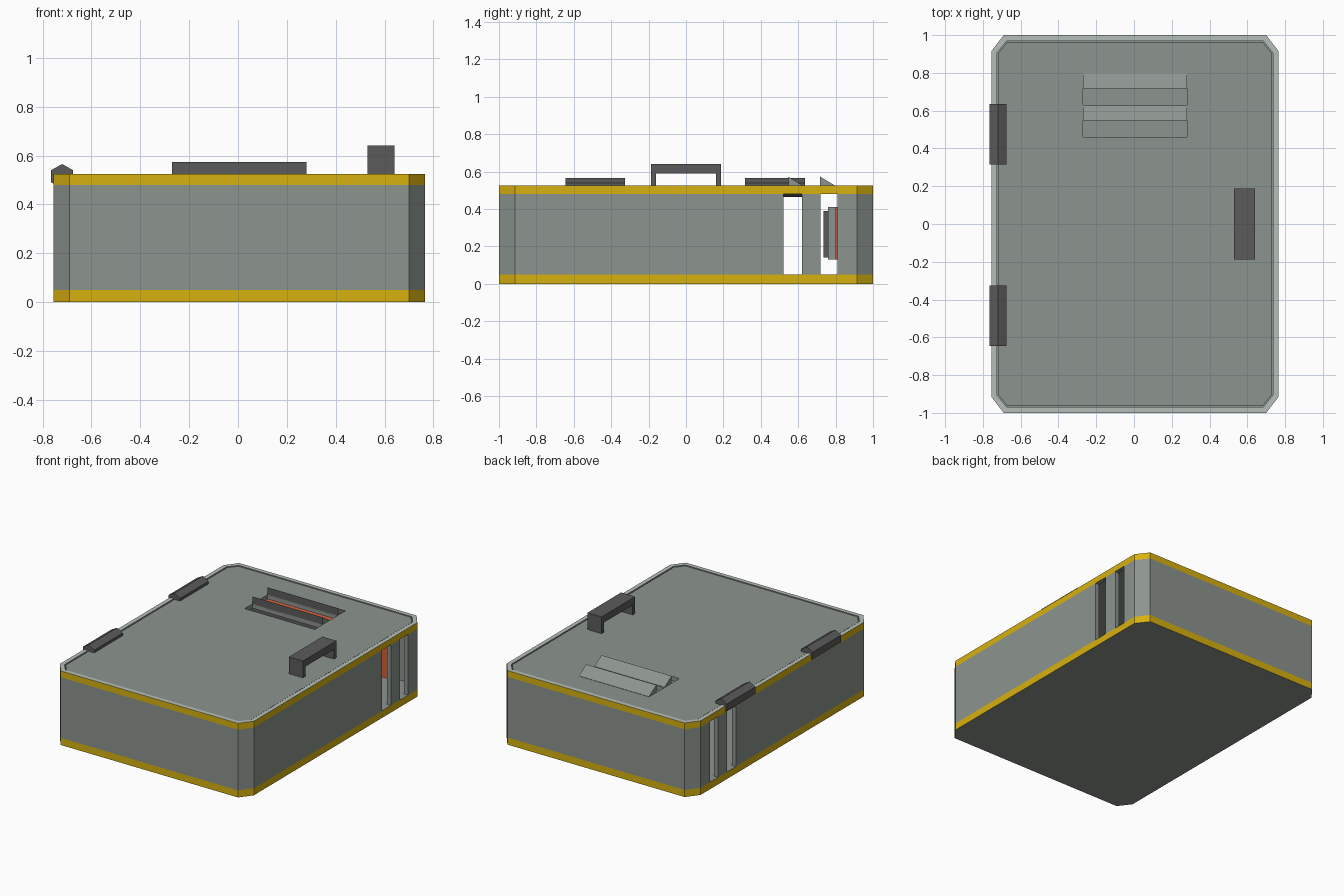
import bpy, bmesh
from mathutils import Vector

cube = bpy.data.objects.get("Cube")
if cube:
    bpy.data.objects.remove(cube, do_unlink=True)


def material(name, r, g, b):
    m = bpy.data.materials.new(name)
    m.use_nodes = True
    m.diffuse_color = (r, g, b, 1)
    m.node_tree.nodes["Principled BSDF"].inputs["Base Color"].default_value = (r, g, b, 1)
    return m


GREY = material("steel grey", 0.265, 0.295, 0.273)
YELLOW = material("trim yellow", 0.68, 0.44, 0.005)
DARK = material("dark grey", 0.105, 0.105, 0.105)
LIGHT = material("light grey rim", 0.47, 0.52, 0.485)
ORANGE = material("orange", 0.65, 0.115, 0.045)

LEFT, RIGHT, HALF_Y = 0.765, -0.755, 1.0
WALL = 0.03
BASE_TOP, WALL_TOP, TOP = 0.05, 0.48, 0.525


def make(name, bm, *mats):
    bmesh.ops.recalc_face_normals(bm, faces=bm.faces)
    mesh = bpy.data.meshes.new(name)
    bm.to_mesh(mesh)
    bm.free()
    ob = bpy.data.objects.new(name, mesh)
    bpy.context.collection.objects.link(ob)
    for m in mats:
        mesh.materials.append(m)
    return ob


def prism(name, points, offset, *mats):
    """Extrude a flat polygon of 3D points along an offset."""
    bm = bmesh.new()
    face = bm.faces.new([bm.verts.new(p) for p in points])
    ext = bmesh.ops.extrude_face_region(bm, geom=[face], use_keep_orig=True)
    moved = [v for v in ext["geom"] if isinstance(v, bmesh.types.BMVert)]
    bmesh.ops.translate(bm, verts=moved, vec=Vector(offset))
    return make(name, bm, *mats)


def box(name, x0, x1, y0, y1, z0, z1, *mats):
    base = [(x0, y0, z0), (x1, y0, z0), (x1, y1, z0), (x0, y1, z0)]
    return prism(name, base, (0, 0, z1 - z0), *mats)


def outline(inset):
    """Rectangle with clipped corners."""
    x0, x1, y = RIGHT + inset, LEFT - inset, HALF_Y - inset
    cx, cy = 0.065 - inset * 0.45, 0.085 - inset * 0.7
    return [(x0 + cx, -y), (x1 - cx, -y), (x1, -y + cy), (x1, y - cy),
            (x1 - cx, y), (x0 + cx, y), (x0, y - cy), (x0, -y + cy)]


def ring(name, z0, z1, *mats):
    bm = bmesh.new()
    loops = [[bm.verts.new((x, y, z)) for x, y in outline(i)]
             for i, z in ((0, z0), (0, z1), (WALL, z1), (WALL, z0))]
    n = len(loops[0])
    for a, b in zip(loops, loops[1:] + loops[:1]):
        for k in range(n):
            j = (k + 1) % n
            bm.faces.new((a[k], a[j], b[j], b[k]))
    return make(name, bm, *mats)


def cut(target, bounds):
    cutter = box("cutter", *bounds)
    cutter.hide_render = True
    mod = target.modifiers.new("cut", "BOOLEAN")
    mod.operation, mod.solver, mod.object = "DIFFERENCE", "EXACT", cutter
    bpy.context.view_layer.objects.active = target
    bpy.ops.object.modifier_apply(modifier=mod.name)
    bpy.data.objects.remove(cutter, do_unlink=True)


# Base tray with a yellow edge
base = prism("base", [(x, y, 0) for x, y in outline(0)], (0, 0, BASE_TOP), GREY, YELLOW)
for f in base.data.polygons:
    f.material_index = int(abs(f.normal.z) < 0.5)

# Walls with two vent slots through both sides
walls = ring("walls", BASE_TOP, WALL_TOP, GREY)
for y0, y1 in ((0.52, 0.62), (0.72, 0.81)):
    cut(walls, (-1, 1, y0, y1, BASE_TOP - 0.01, WALL_TOP + 0.01))

# Upper trim with a light rim on top
trim = ring("top_trim", WALL_TOP, TOP, YELLOW, LIGHT, GREY)
for f in trim.data.polygons:
    inside = f.center.x * f.normal.x + f.center.y * f.normal.y < -0.1
    f.material_index = 1 if f.normal.z > 0.5 else 2 if inside or f.normal.z < -0.5 else 0

# Door panel, vent openings and raised louvres
door = prism("door", [(x, y, 0.49) for x, y in outline(0.036)], (0, 0, 0.031), GREY)
for y0, mid, y1 in ((0.46, 0.547, 0.625), (0.63, 0.717, 0.80)):
    cut(door, (-0.27, 0.28, y0, mid, 0.4, 0.6))
    wedge = [(-0.27, mid, 0.515), (-0.27, mid, 0.573), (-0.27, y1, 0.523), (-0.27, y1, 0.515)]
    louvre = prism("louvre", wedge, (0.55, 0, 0), GREY, DARK)
    for f in louvre.data.polygons:
        f.material_index = int(f.normal.y < -0.9)

# Hexagonal hinges
for y0 in (-0.645, 0.315):
    hexagon = [(-0.72 + dx, y0, 0.515 + dz) for dx, dz in
               ((0, 0.05), (-0.045, 0.025), (-0.045, -0.025),
                (0, -0.05), (0.045, -0.025), (0.045, 0.025))]
    prism("hinge", hexagon, (0, 0.32, 0), DARK)

# Pull handle
Y, I = 0.188, 0.16
arch = [(-Y, 0.515), (-Y, 0.64), (Y, 0.64), (Y, 0.515),
        (I, 0.515), (I, 0.59), (-I, 0.59), (-I, 0.515)]
prism("handle", [(0.53, y, z) for y, z in arch], (0.11, 0, 0), DARK)

# Stored unit inside, seen through the vents
box("inner_case", -0.62, 0.62, 0.80, 0.89, 0.13, 0.41, ORANGE)
box("inner_front", -0.45, 0.45, 0.76, 0.80, 0.13, 0.41, GREY)
box("inner_face", -0.42, 0.42, 0.735, 0.76, 0.14, 0.39, DARK)
